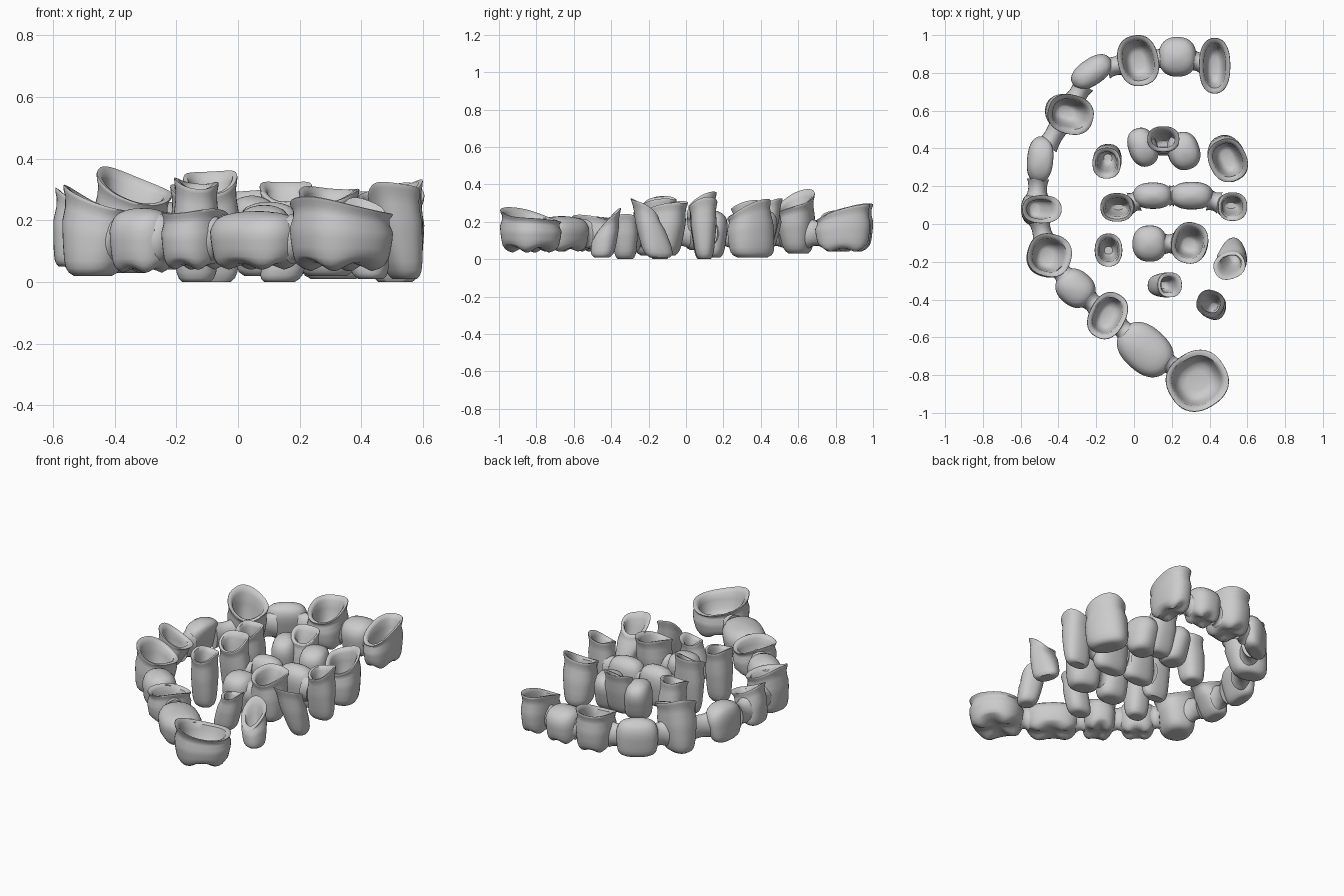
import bpy, bmesh, math
from mathutils import Vector

if "Cube" in bpy.data.objects:
    bpy.data.objects.remove(bpy.data.objects["Cube"])

SEG = 40


def finish(name, rings, angle=50):
    """Skin a stack of closed point rings and cap both ends."""
    bm = bmesh.new()
    loops = [[bm.verts.new(p) for p in r] for r in rings]
    n = len(loops[0])
    for a, b in zip(loops, loops[1:]):
        for i in range(n):
            j = (i + 1) % n
            bm.faces.new((a[i], a[j], b[j], b[i]))
    for r in (loops[0], loops[-1]):
        c = bm.verts.new(sum((v.co for v in r), Vector()) / n)
        for i in range(n):
            bm.faces.new((r[i], r[(i + 1) % n], c))
    bmesh.ops.recalc_face_normals(bm, faces=bm.faces)
    me = bpy.data.meshes.new(name)
    bm.to_mesh(me)
    bm.free()
    ob = bpy.data.objects.new(name, me)
    bpy.context.collection.objects.link(ob)
    bpy.context.view_layer.objects.active = ob
    ob.select_set(True)
    bpy.ops.object.shade_smooth_by_angle(angle=math.radians(angle))
    ob.select_set(False)


def base_of(t):
    x, y, rx, ry = t["top"]
    return t.get("bottom") or (x, y, rx * .86, ry * .86)


def tooth(name, **k):
    """top / bottom = (x, y, half width, half depth); biting edge is at the bottom."""
    tx, ty, trx, try_ = k["top"]
    bx, by, brx, bry = base_of(k)
    z0, z1 = k["z"]
    slope, cusp = k.get("slope", (0, 0)), k.get("cusp", 0)
    rot = math.radians(k.get("rot", 0))
    ca, sa = math.cos(rot), math.sin(rot)

    def ring(t, scale, dz=0.0, cusps=0.0, inset=0.0):
        pts = []
        cx, cy = bx + (tx - bx) * t, by + (ty - by) * t
        rx = (brx + (trx - brx) * t) * scale - inset
        ry = (bry + (try_ - bry) * t) * scale - inset
        for i in range(SEG):
            a = 2 * math.pi * i / SEG
            c, s = math.cos(a), math.sin(a)
            u = rx * math.copysign(abs(c) ** .85, c)
            v = ry * math.copysign(abs(s) ** .85, s)
            dx, dy = u * ca - v * sa, u * sa + v * ca
            h = z0 + (z1 - z0) * t + dz
            h += t * t * (slope[0] * dx + slope[1] * dy + .01 * scale ** 2 * math.cos(2 * a))
            h += cusps * .5 * (1 + math.cos(4 * a))
            pts.append((cx + dx, cy + dy, h))
        return pts

    # biting surface with a shallow fossa and cusps
    rings = [ring(0, .2, cusp * 1.1), ring(0, .45, cusp * .6, cusp * .4), ring(0, .70, 0, cusp),
             ring(0.03, .88, .003, cusp), ring(.1, .98, 0, cusp * .8)]
    # walls
    for t in (.2, .35, .5, .65):
        rings.append(ring(t, 1 + .06 * math.sin(math.pi * t), 0, cusp * max(0, .5 - t)))
    if k.get("hollow", True):
        # flared margin, lip and inner cavity
        rings += [ring(.8, .96), ring(.9, .95), ring(.95, .99), ring(.99, 1.0), ring(1.0, .985),
                  ring(1.0, 1.0, -.003, 0, .015), ring(.93, .95, 0, 0, .02), ring(.75, .92, 0, 0, .02),
                  ring(.5, .85, 0, 0, .02), ring(.36, .7, 0, 0, .018), ring(.32, .4, 0, 0, .006)]
    else:
        # rounded saddle
        rings += [ring(.75, .98), ring(.84, .89), ring(.91, .73), ring(.96, .5), ring(.99, .25), ring(1, .08)]
    finish(name, rings)


def connector(name, ta, tb, w=.052, h=.072, z=.14):
    """Waisted bar between the facing walls of two neighbouring teeth."""
    def middle_of(t):
        return [(p + q) / 2 for p, q in zip(t["top"], base_of(t))]

    def reach(t, d):
        _, _, rx, ry = middle_of(t)
        ang = math.atan2(d.y, d.x) - math.radians(t.get("rot", 0))
        return 1 / math.hypot(math.cos(ang) / rx, math.sin(ang) / ry)

    a, b = (Vector((*middle_of(t)[:2], z)) for t in (ta, tb))
    d = (b - a).normalized()
    p = a + d * (reach(ta, d) - .012)
    q = b - d * (reach(tb, d) - .012)
    if (q - p).dot(d) < .01:
        return
    side = Vector((-d.y, d.x, 0))
    rings = []
    for k in range(9):
        s = k / 4 - 1
        f = .95 + .18 * s * s
        c = p.lerp(q, k / 8)
        rings.append([c + side * (w * f * math.cos(2 * math.pi * i / 24))
                      + Vector((0, 0, h * f * math.sin(2 * math.pi * i / 24))) for i in range(24)])
    finish(name, rings)


# Outer arch: alternating hollow crowns and solid pontics
arch = [
    dict(top=(.427, .838, .083, .147), z=(.04, .26), slope=(0, .3), cusp=.018),
    dict(top=(.23, .885, .1, .105), z=(.04, .25), hollow=False, cusp=.018),
    dict(top=(.022, .865, .108, .135), z=(.04, .27), rot=12, slope=(0, .25), cusp=.018),
    dict(top=(-.22, .8, .115, .075), z=(.04, .26), rot=35, hollow=False,
         bottom=(-.23, .815, .11, .05)),
    dict(top=(-.335, .58, .122, .105), z=(.03, .31), rot=-15, slope=(-.3, .4),
         bottom=(-.37, .6, .1, .07)),
    dict(top=(-.485, .34, .075, .125), z=(.04, .26), rot=-5, hollow=False,
         bottom=(-.52, .34, .045, .105)),
    dict(top=(-.487, .078, .105, .074), z=(.05, .25), slope=(-.45, 0),
         bottom=(-.545, .08, .05, .085)),
    dict(top=(-.447, -.165, .117, .114), z=(.02, .26), rot=-15, slope=(-.4, 0),
         bottom=(-.47, -.17, .085, .1)),
    dict(top=(-.31, -.34, .105, .095), z=(.03, .24), rot=-40, hollow=False, cusp=.015),
    dict(top=(-.14, -.485, .095, .128), z=(.04, .22), rot=-28, slope=(0, -.12), cusp=.018),
    dict(top=(.06, -.665, .16, .12), z=(.04, .23), rot=-42, hollow=False, cusp=.02),
    dict(top=(.335, -.83, .162, .155), z=(.035, .235), rot=32, slope=(-.12, -.18), cusp=.028),
]
# Four unit bridge across the middle
middle = [
    dict(top=(-.09, .088, .088, .076), z=(0, .33), slope=(.05, .5), bottom=(-.08, .09, .08, .04)),
    dict(top=(.1, .15, .1, .075), z=(.02, .26), hollow=False, bottom=(.1, .15, .1, .05)),
    dict(top=(.305, .15, .11, .08), z=(.01, .26), hollow=False, bottom=(.31, .15, .105, .05)),
    dict(top=(.522, .092, .077, .076), z=(0, .30), slope=(.25, .25), bottom=(.51, .1, .078, .045)),
]
# Three unit bridge behind it
rear = [
    dict(top=(.045, .41, .07, .115), z=(.05, .28), rot=20, hollow=False, bottom=(.05, .40, .075, .07)),
    dict(top=(.155, .45, .085, .068), z=(.06, .30), slope=(0, .5), bottom=(.16, .41, .085, .05)),
    dict(top=(.265, .39, .08, .11), z=(.05, .27), rot=18, hollow=False, bottom=(.26, .38, .08, .07)),
]
# Two unit bridge in front of it
pair = [
    dict(top=(.085, -.1, .087, .105), z=(.02, .25), hollow=False, bottom=(.08, -.11, .085, .065)),
    dict(top=(.295, -.1, .095, .11), z=(.02, .29), rot=-15, slope=(0, .2), bottom=(.29, -.11, .09, .07)),
]
for group, teeth in (("arch", arch), ("middle_bridge", middle), ("rear_bridge", rear), ("pair_bridge", pair)):
    for i, t in enumerate(teeth):
        kind = "crown" if t.get("hollow", True) else "pontic"
        tooth(f"{group}_{kind}_{i + 1}", **t)
    for i, (a, b) in enumerate(zip(teeth, teeth[1:])):
        connector(f"{group}_connector_{i + 1}", a, b)

# Single loose crowns
singles = [
    dict(top=(-.145, .322, .075, .082), z=(.01, .30), slope=(0, .25), bottom=(-.135, .36, .065, .065)),
    dict(top=(.497, .337, .1, .115), z=(.01, .275), rot=25, slope=(.1, .4), bottom=(.495, .355, .08, .12)),
    dict(top=(-.135, -.138, .072, .088), z=(0, .32), slope=(-.1, .1), bottom=(-.135, -.14, .065, .055)),
    dict(top=(.505, -.222, .085, .07), z=(.01, .28), rot=20, slope=(.1, -.7), bottom=(.54, -.14, .05, .08)),
    dict(top=(.19, -.322, .064, .066), z=(0, .22), slope=(.2, 0), bottom=(.135, -.325, .07, .055)),
    dict(top=(.405, -.42, .074, .07), z=(.01, .2), rot=-20, slope=(0, 1.1), bottom=(.43, -.45, .055, .058)),
]
for i, t in enumerate(singles):
    tooth(f"single_crown_{i + 1}", **t)
